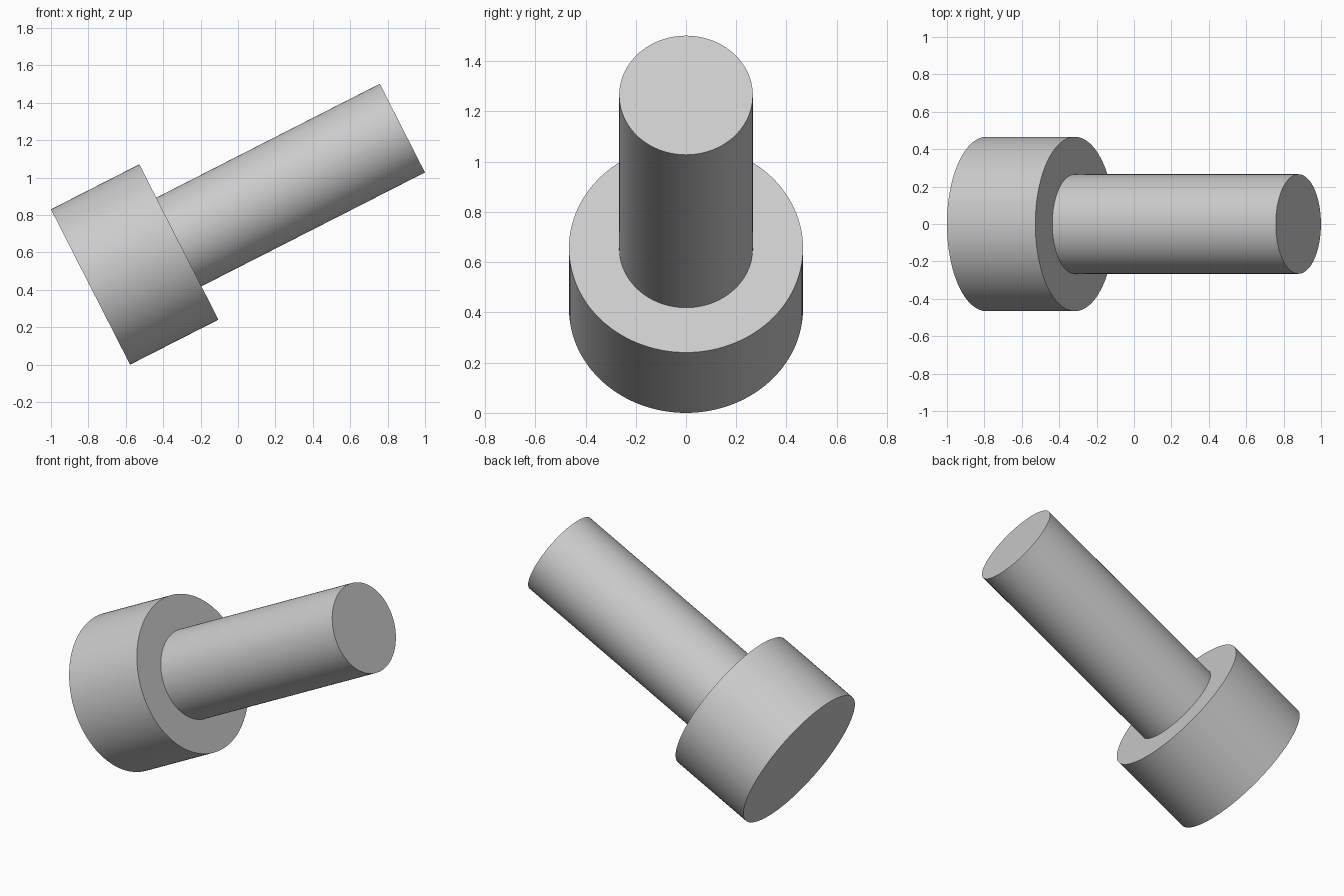
import bpy
import math
from mathutils import Vector

cube = bpy.data.objects.get("Cube")
if cube:
    bpy.data.objects.remove(cube, do_unlink=True)

# Single grey metal
steel = bpy.data.materials.new("grey steel")
steel.use_nodes = True
colour = (0.6, 0.6, 0.6, 1)
steel.diffuse_color = colour
steel.node_tree.nodes["Principled BSDF"].inputs["Base Color"].default_value = colour

# The bolt leans in the xz plane, resting on the rim of its head
TILT = math.radians(27)
AXIS = Vector((math.cos(TILT), 0, math.sin(TILT)))
HEAD_RADIUS, HEAD_LENGTH = 0.466, 0.53
SHAFT_RADIUS, TOTAL_LENGTH = 0.266, 1.871
BASE = Vector((-1 + HEAD_RADIUS * math.sin(TILT), 0, HEAD_RADIUS * math.cos(TILT)))


def rod(name, radius, start, end):
    """Capped cylinder between two distances along the bolt axis."""
    bpy.ops.mesh.primitive_cylinder_add(
        vertices=128, radius=radius, depth=end - start,
        location=BASE + AXIS * (start + end) / 2,
        rotation=(0, math.pi / 2 - TILT, 0))
    obj = bpy.context.object
    obj.name = name
    obj.data.materials.append(steel)
    bpy.ops.object.shade_smooth_by_angle(angle=math.radians(30))
    return obj


# Wide head, and a shaft seated slightly inside it
rod("bolt_head", HEAD_RADIUS, 0, HEAD_LENGTH)
rod("bolt_shaft", SHAFT_RADIUS, HEAD_LENGTH - 0.01, TOTAL_LENGTH)
